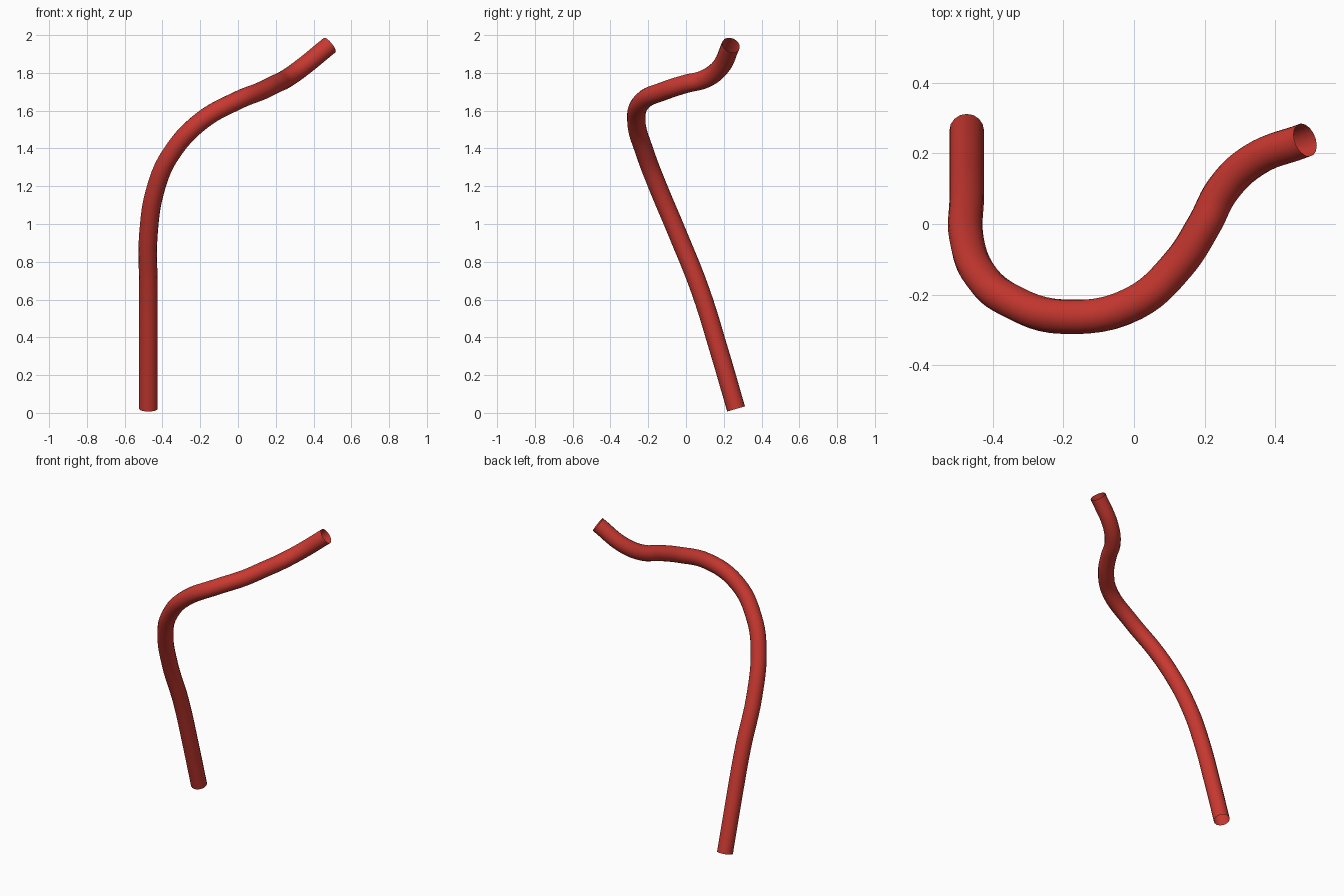
import bpy

cube = bpy.data.objects.get("Cube")
if cube:
    bpy.data.objects.remove(cube, do_unlink=True)

# Red paint
red = bpy.data.materials.new("red")
red.use_nodes = True
colour = (0.58, 0.04, 0.03, 1)
red.diffuse_color = colour
red.node_tree.nodes["Principled BSDF"].inputs["Base Color"].default_value = colour

# Centre line of the bent pipe, from the foot to the open upper end
path = [
    (-0.474, 0.265, 0.021),
    (-0.474, 0.175, 0.33),
    (-0.474, 0.075, 0.65),
    (-0.474, -0.045, 0.95),
    (-0.432, -0.15, 1.20),
    (-0.355, -0.215, 1.37),
    (-0.195, -0.263, 1.545),
    (0.0, -0.225, 1.655),
    (0.125, -0.115, 1.705),
    (0.2, 0.0, 1.742),
    (0.25, 0.095, 1.766),
    (0.335, 0.178, 1.825),
    (0.485, 0.238, 1.947),
]
curve = bpy.data.curves.new("bent_pipe", "CURVE")
curve.dimensions = "3D"
curve.resolution_u = 6
curve.bevel_depth = 0.049
curve.bevel_resolution = 6
spline = curve.splines.new("BEZIER")
spline.bezier_points.add(len(path) - 1)
for point, co in zip(spline.bezier_points, path):
    point.co = co
    point.handle_left_type = point.handle_right_type = "AUTO"
curve.materials.append(red)

# Sweep into a hollow, open-ended mesh
pipe = bpy.data.objects.new("bent_pipe", curve)
bpy.context.collection.objects.link(pipe)
bpy.ops.object.select_all(action="DESELECT")
pipe.select_set(True)
bpy.context.view_layer.objects.active = pipe
bpy.ops.object.convert(target="MESH")
bpy.ops.object.shade_smooth_by_angle()
